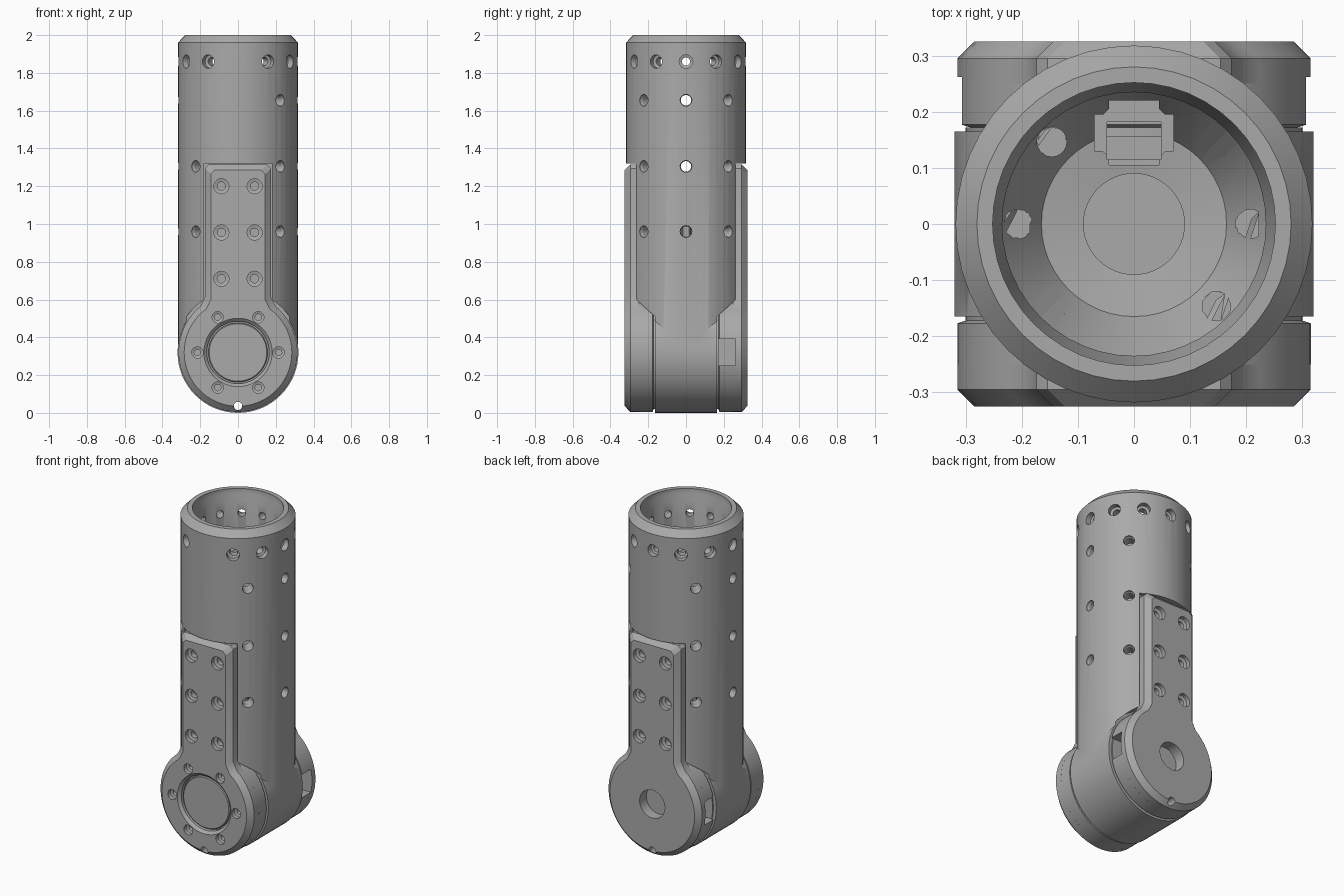
import bpy, bmesh
from math import pi, cos, sin, acos, sqrt
from mathutils import Matrix, Vector

cube = bpy.data.objects.get("Cube")
if cube:
    bpy.data.objects.remove(cube, do_unlink=True)

GREY = (0.4, 0.4, 0.4, 1)
metal = bpy.data.materials.new("grey_metal")
metal.use_nodes = True
metal.diffuse_color = GREY
metal.node_tree.nodes["Principled BSDF"].inputs["Base Color"].default_value = GREY

TUBE_R, HUB_R, HUB_Z = 0.318, 0.315, 0.32


def finish(bm, name):
    bmesh.ops.recalc_face_normals(bm, faces=bm.faces)
    mesh = bpy.data.meshes.new(name)
    bm.to_mesh(mesh)
    bm.free()
    mesh.materials.append(metal)
    obj = bpy.data.objects.new(name, mesh)
    bpy.context.collection.objects.link(obj)
    return obj


def skin(bm, rings):
    """Join matching rings of points into a closed solid."""
    rings = [[bm.verts.new(p) for p in ring] for ring in rings]
    n = len(rings[0])
    for a, b in zip(rings, rings[1:]):
        for i in range(n):
            j = (i + 1) % n
            bm.faces.new((a[i], a[j], b[j], b[i]))
    bm.faces.new(rings[0][::-1])
    bm.faces.new(rings[-1])


def lathe(bm, profile, mat=Matrix(), seg=48):
    """Turn (radius, height) points around the local z axis of mat."""
    turns = [2 * pi * i / seg for i in range(seg)]
    skin(bm, [[mat @ Vector((r * cos(t), r * sin(t), h)) for t in turns]
              for r, h in profile])


def box(bm, x, y, z):
    mid = [sum(v) / 2 for v in (x, y, z)]
    size = [v[1] - v[0] for v in (x, y, z)]
    bmesh.ops.create_cube(bm, size=1, matrix=Matrix.Translation(mid) @ Matrix.Diagonal((*size, 1)))


def boolean(obj, bm, operation='DIFFERENCE'):
    tool = finish(bm, "cutter")
    tool.hide_render = True
    mod = obj.modifiers.new("cut", 'BOOLEAN')
    mod.operation, mod.object, mod.solver = operation, tool, 'EXACT'
    bpy.context.view_layer.objects.active = obj
    bpy.ops.object.modifier_apply(modifier=mod.name)
    bpy.data.objects.remove(tool, do_unlink=True)


def smooth(obj):
    bpy.ops.object.select_all(action='DESELECT')
    obj.select_set(True)
    bpy.context.view_layer.objects.active = obj
    bpy.ops.object.shade_smooth_by_angle(angle=0.5)


def radial(angle, z):
    return Matrix.Translation((0, 0, z)) @ Matrix.Rotation(angle, 4, 'Z') @ Matrix.Rotation(pi / 2, 4, 'Y')


def facing(side, x=0, z=HUB_Z):
    return Matrix.Translation((x, 0, z)) @ Matrix.Rotation(-side * pi / 2, 4, 'X')


# Tube joined to the cross barrel
bm = bmesh.new()
lathe(bm, [(TUBE_R, HUB_Z), (TUBE_R, 1.96), (0.28, 2)])
body = finish(bm, "tube_body")
bm = bmesh.new()
lathe(bm, [(HUB_Z, -0.165), (HUB_Z, 0.165)], facing(1), 64)
boolean(body, bm, 'UNION')

# Seats for the hubs and the side plates
bm = bmesh.new()
for s in (-1, 1):
    lathe(bm, [(0.332, 0.165), (0.332, 0.4)], facing(s), 64)
boolean(body, bm)
bm = bmesh.new()
for s in (-1, 1):
    box(bm, (-0.18, 0.18), sorted((s * 0.25, s * 0.4)), (0.3, 1.32))
boolean(body, bm)

# Bore with a conical floor and a central well
bm = bmesh.new()
lathe(bm, [(0.09, 0.6), (0.09, 0.76), (0.165, 0.77), (0.235, 0.88),
           (0.235, 1.93), (0.252, 1.97), (0.252, 2.1)])
boolean(body, bm)

# Floor pockets and cable channel
spokes = [0, pi / 4, 3 * pi / 4, pi, 5 * pi / 4, 7 * pi / 4]
bm = bmesh.new()
for a in spokes:
    lathe(bm, [(0.027, 0.72), (0.027, 1)], Matrix.Translation((0.207 * cos(a), 0.207 * sin(a), 0)), 20)
box(bm, (-0.07, 0.07), (0.105, 0.22), (0.72, 0.95))
bmesh.ops.bevel(bm, geom=[e for e in bm.edges if e.calc_length() > 0.2],
                offset=0.025, segments=3, affect='EDGES')
boolean(body, bm)
bm = bmesh.new()
box(bm, (-0.048, 0.048), (0.115, 0.182), (0.5, 0.8))
boolean(body, bm)

# Screw holes around the tube
bm = bmesh.new()
for i in range(12):
    lathe(bm, [(0.022, 0.2), (0.022, 0.28), (0.036, 0.285), (0.036, 0.4)], radial(i * pi / 6, 1.86), 20)
for z in (0.96, 1.305, 1.655):
    for a in spokes:
        lathe(bm, [(0.028, 0.2), (0.028, 0.3), (0.031, 0.305), (0.031, 0.4)], radial(a, z), 20)
boolean(body, bm)


def through_slots(obj):
    """Locating hole along the bottom of the joint."""
    bm = bmesh.new()
    lathe(bm, [(0.022, -0.5), (0.022, 0.5)], facing(1, 0, 0.037), 20)
    boolean(obj, bm)


def cable_slots(obj):
    bm = bmesh.new()
    for x in ((-0.4, -0.2), (0.2, 0.4)):
        box(bm, x, (0.172, 0.262), (0.25, 0.39))
    boolean(obj, bm)


def keyhole(side, y, inset):
    """Outline of a round end running into a straight arm."""
    r, w, top, c = HUB_R - inset, 0.174 - inset, 1.315 - inset, 0.02
    neck = w + 0.025
    start = acos(neck / r)
    sweep = pi + 2 * start
    arc = [(r * cos(start - sweep * i / 48), HUB_Z + r * sin(start - sweep * i / 48)) for i in range(49)]
    shoulder = HUB_Z + sqrt(r * r - neck * neck) + 0.05
    arm = [(w, shoulder), (w, top - c), (w - c, top)]
    pts = [(-x, z) for x, z in arm] + arm[::-1] + arc
    return [(x, side * y, z) for x, z in pts]


# Hub discs and side plates, front and back
for s, where in ((-1, "front"), (1, "back")):
    bm = bmesh.new()
    lathe(bm, [(0.3, 0.155), (0.3, 0.172), (HUB_R, 0.177), (HUB_R, 0.25)], facing(s), 64)
    hub = finish(bm, where + "_hub")

    bm = bmesh.new()
    skin(bm, [keyhole(s, 0.25, 0), keyhole(s, 0.295, 0), keyhole(s, 0.325, 0.03)])
    plate = finish(bm, where + "_plate")

    # Plate screws and centre recess
    bm = bmesh.new()
    for x in (-0.088, 0.088):
        for z in (0.71, 0.955, 1.2):
            lathe(bm, [(0.022, 0.265), (0.022, 0.295), (0.04, 0.3), (0.04, 0.4)], facing(s, x, z), 20)
    if where == "front":
        lathe(bm, [(0.165, 0.285), (0.165, 0.31), (0.182, 0.326), (0.182, 0.4)], facing(s))
        for i in range(6):
            a = i * pi / 3
            lathe(bm, [(0.017, 0.265), (0.017, 0.295), (0.03, 0.3), (0.03, 0.4)],
                  facing(s, 0.215 * cos(a), HUB_Z + 0.215 * sin(a)), 20)
    else:
        lathe(bm, [(0.085, 0.26), (0.085, 0.4)], facing(s))
    boolean(plate, bm)

    for part in (hub, plate):
        through_slots(part)
        if where == "back":
            cable_slots(part)
        smooth(part)

through_slots(body)
smooth(body)

# Bearing cap in the front recess
bm = bmesh.new()
lathe(bm, [(0.157, 0.28), (0.157, 0.302), (0.152, 0.306)], facing(-1))
smooth(finish(bm, "bearing_cap"))
